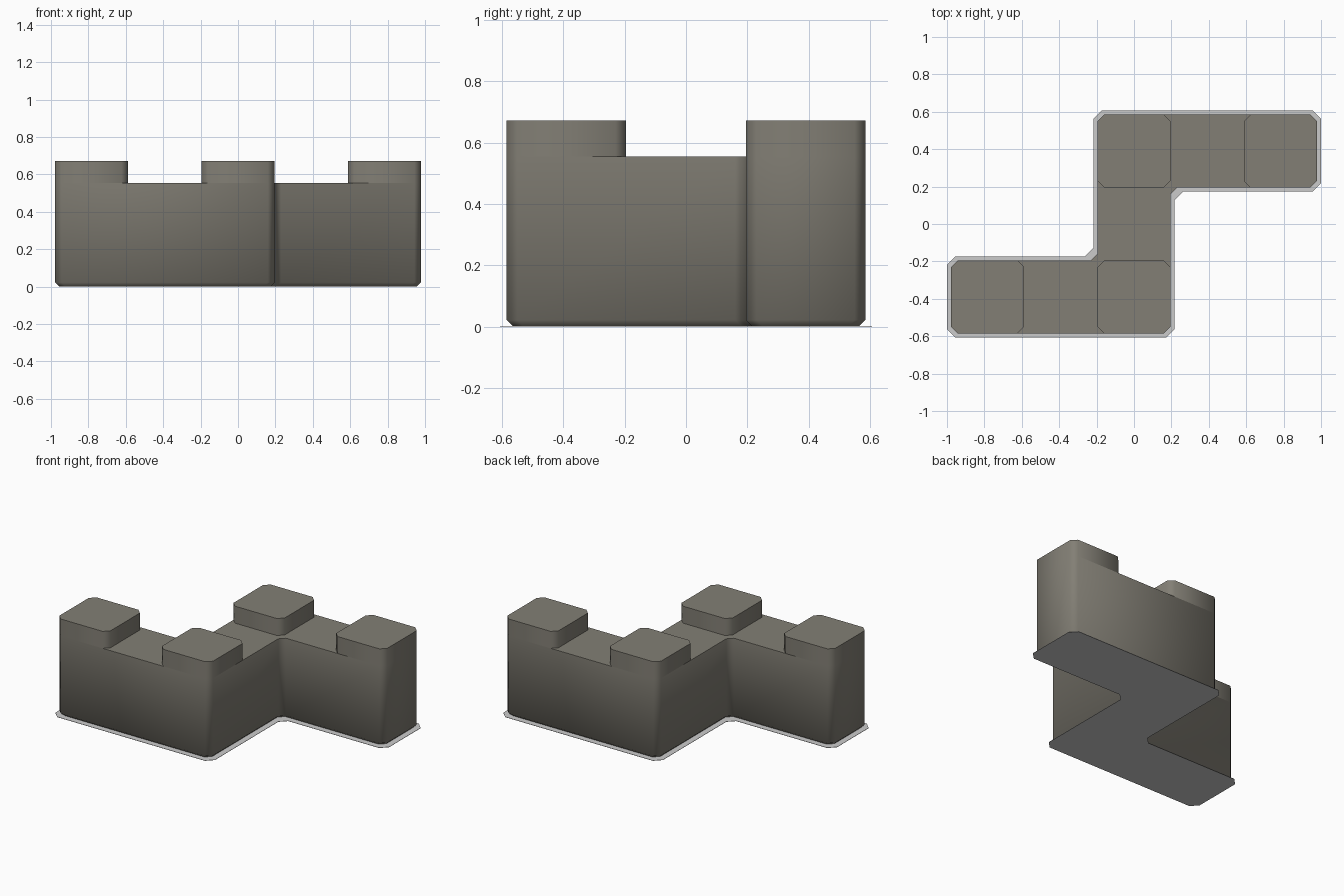
import bpy
import bmesh
from mathutils import Vector

if "Cube" in bpy.data.objects:
    bpy.data.objects.remove(bpy.data.objects["Cube"], do_unlink=True)


def material(name, color):
    mat = bpy.data.materials.new(name)
    mat.use_nodes = True
    mat.diffuse_color = color
    mat.node_tree.nodes["Principled BSDF"].inputs["Base Color"].default_value = color
    return mat


stone = material("warm grey stone", (0.225, 0.212, 0.178, 1))
pale = material("pale grey", (0.6, 0.6, 0.6, 1))

END, SIDE, INNER = 0.978, 0.585, 0.195
LEDGE, TOP, CHAMFER = 0.555, 0.672, 0.035


def chamfered(corners, size):
    """Cut every corner of a closed outline."""
    points = []
    for i, corner in enumerate(corners):
        p = Vector(corner)
        for other in (corners[i - 1], corners[(i + 1) % len(corners)]):
            points.append(p + (Vector(other) - p).normalized() * size)
    return points


def zigzag(grow, size=CHAMFER):
    """Z-shaped wall outline, the second half being the first turned around."""
    half = [(-END - grow, -SIDE - grow), (INNER + grow, -SIDE - grow),
            (INNER + grow, INNER - grow), (END + grow, INNER - grow)]
    return chamfered(half + [(-x, -y) for x, y in half], size)


def loft(name, rings, mat, bottom=False):
    """Join stacked (outline, height) rings and cap the last one."""
    bm = bmesh.new()
    loops = [[bm.verts.new((p.x, p.y, z)) for p in outline] for outline, z in rings]
    for low, high in zip(loops, loops[1:]):
        for i in range(len(low)):
            j = (i + 1) % len(low)
            bm.faces.new((low[i], low[j], high[j], high[i]))
    bm.faces.new(loops[-1])
    if bottom:
        bm.faces.new(loops[0][::-1])
    mesh = bpy.data.meshes.new(name)
    bm.to_mesh(mesh)
    bm.free()
    mesh.materials.append(mat)
    obj = bpy.data.objects.new(name, mesh)
    bpy.context.collection.objects.link(obj)
    bpy.ops.object.select_all(action="DESELECT")
    obj.select_set(True)
    bpy.context.view_layer.objects.active = obj
    bpy.ops.object.shade_smooth_by_angle(angle=0.9)
    return obj


# Thin ground sheet showing as a rim around the wall
loft("base_sheet", [(zigzag(0.022, 0.045), 0), (zigzag(0.022, 0.045), 0.002)], pale, bottom=True)

# Wall with a softened foot
loft("wall", [(zigzag(-0.02), 0.002), (zigzag(0), 0.022), (zigzag(0), LEDGE)], stone)

# Raised blocks at the ends and corners of the wall
blocks = {
    "front_right_block": (-END, -SIDE), "front_corner_block": (-INNER, -SIDE),
    "back_corner_block": (-INNER, INNER), "back_left_block": (END - 2 * INNER, INNER),
}
for name, (x, y) in blocks.items():
    w = 2 * INNER
    square = chamfered([(x, y), (x + w, y), (x + w, y + w), (x, y + w)], CHAMFER)
    loft(name, [(square, LEDGE), (square, TOP)], stone)
